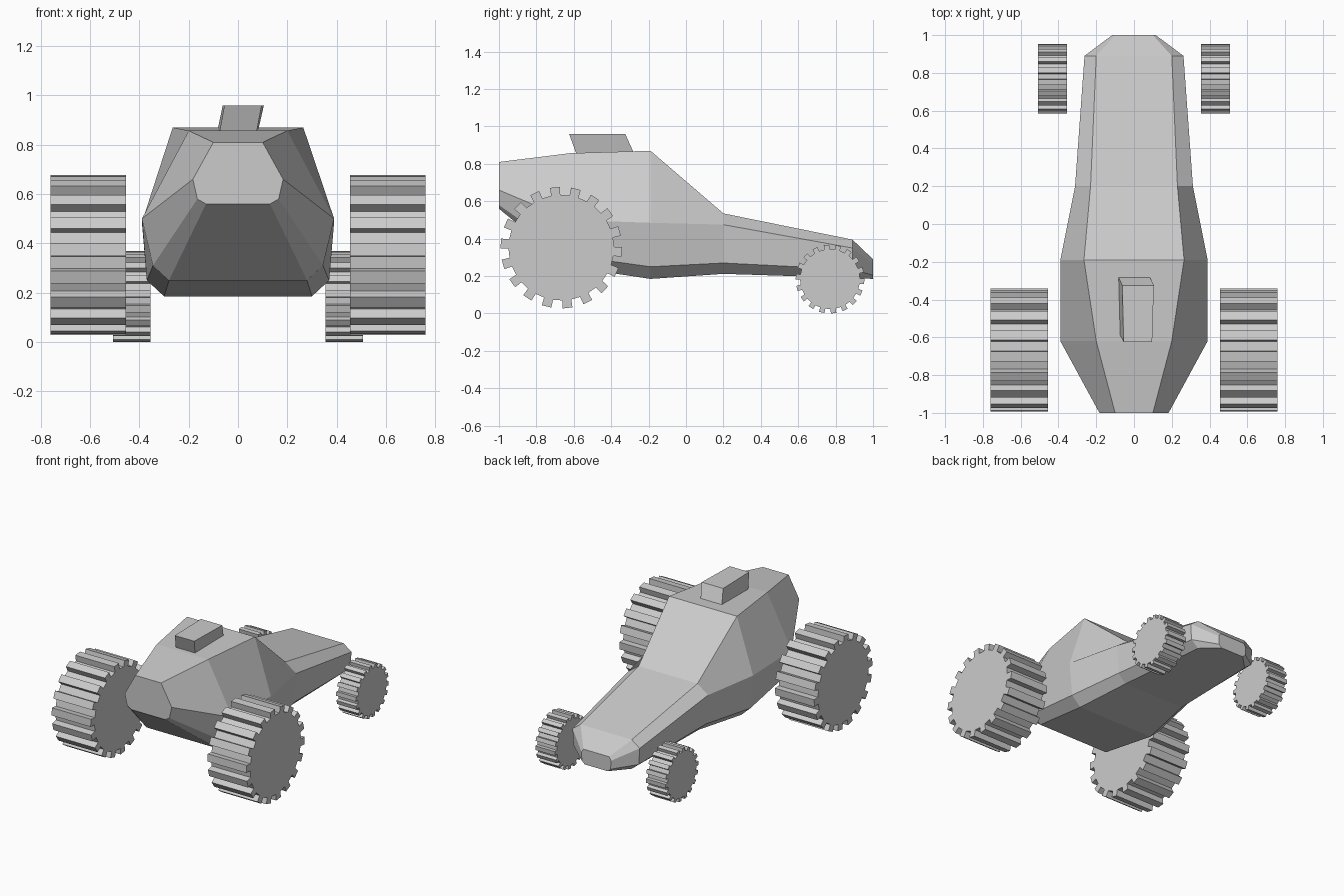
import bpy
from math import cos, sin, radians

if "Cube" in bpy.data.objects:
    bpy.data.objects.remove(bpy.data.objects["Cube"])


def add_mesh(name, verts, faces):
    me = bpy.data.meshes.new(name)
    me.from_pydata(verts, [], faces)
    me.validate()
    ob = bpy.data.objects.new(name, me)
    bpy.context.collection.objects.link(ob)
    return ob


def loft(name, rings):
    # Skin equal-length closed rings and cap both ends
    n = len(rings[0])
    verts = [v for ring in rings for v in ring]
    faces = [(r * n + i, r * n + (i + 1) % n, (r + 1) * n + (i + 1) % n, (r + 1) * n + i)
             for r in range(len(rings) - 1) for i in range(n)]
    faces.append(tuple(range(n))[::-1])
    faces.append(tuple(range((len(rings) - 1) * n, len(rings) * n)))
    return add_mesh(name, verts, faces)


# Body: y station, then (x, z) of top, waist, lower side and bottom edge
stations = [
    (-1.00, [(.10, .81), (.183, .66), (.165, .58), (.13, .56)]),
    (-0.62, [(.20, .857), (.39, .50), (.345, .31), (.28, .25)]),
    (-0.19, [(.265, .87), (.39, .485), (.37, .25), (.30, .185)]),
    (0.20, [(.23, .535), (.312, .475), (.30, .27), (.24, .212)]),
    (0.89, [(.20, .395), (.262, .35), (.255, .235), (.20, .19)]),
    (1.00, [(.10, .29), (.115, .265), (.112, .205), (.09, .185)]),
]
rings = []
for y, half in stations:
    right = [(x, y, z) for x, z in half]
    left = [(-x, y, z) for x, z in reversed(half)]
    rings.append((right + left)[::-1])
loft("body", rings)

# Skewed roof box
base = [(-.085, -.275), (.08, -.275), (.075, -.585), (-.075, -.585)]
top = [(-.062, -.325), (.105, -.325), (.096, -.625), (-.055, -.625)]
loft("roof_box", [[(x, y, .85) for x, y in base][::-1],
                  [(x, y, .96) for x, y in top][::-1]][::-1])


# Toothed wheels
def wheel(name, x0, x1, y, z, outer, inner, teeth=18):
    pitch = 360 / teeth
    profile = []
    for i in range(teeth):
        centre = 86 + pitch * (i + .5)
        for off, r in ((-.25, inner), (-.23, outer), (.23, outer), (.25, inner)):
            a = radians(centre + off * pitch)
            profile.append((y + r * cos(a), z + r * sin(a)))
    lo, hi = sorted((x0, x1))
    return loft(name, [[(x, p, q) for p, q in profile] for x in (lo, hi)])


for side, s in (("right", 1), ("left", -1)):
    wheel("large_wheel_" + side, s * .455, s * .76, -.667, .352, .325, .282)
    wheel("small_wheel_" + side, s * .355, s * .508, .77, .184, .184, .16)

# Consistent outward normals
import bmesh
for ob in bpy.context.collection.objects:
    bm = bmesh.new()
    bm.from_mesh(ob.data)
    bmesh.ops.recalc_face_normals(bm, faces=bm.faces)
    bm.to_mesh(ob.data)
    bm.free()
